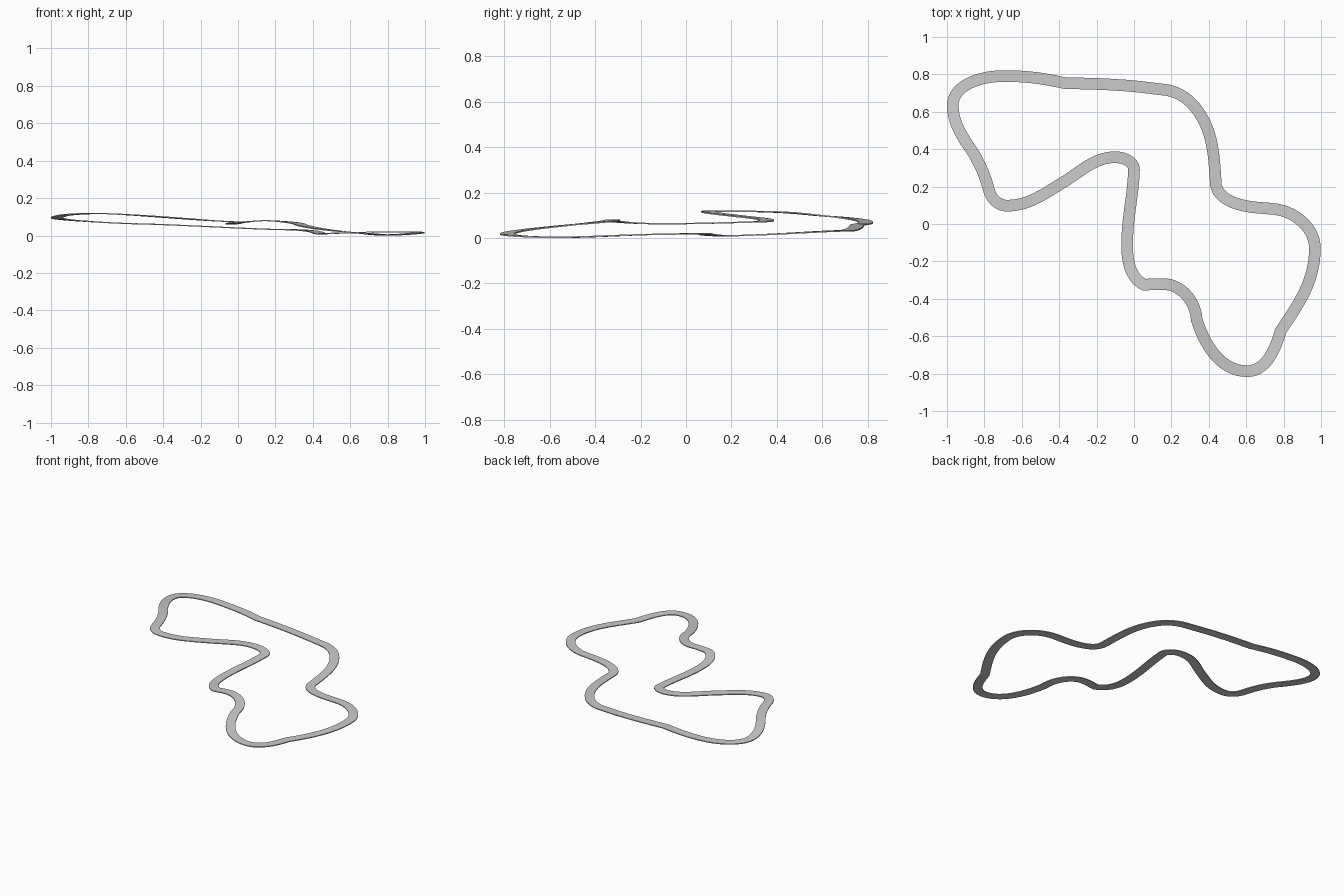
import bpy, bmesh
from math import sin, cos, radians
from mathutils import Vector
from mathutils.geometry import interpolate_bezier

if "Cube" in bpy.data.objects:
    bpy.data.objects.remove(bpy.data.objects["Cube"])

HALF_WIDTH = 0.031
THICKNESS = 0.006
STEPS = 14
HANDLE = 0.365  # handle length as a share of the distance between nodes

# Centre line nodes: x, y, height, heading in, heading out (degrees, differ at kinks)
nodes = [
    (-0.37, 0.753, 0.06, -13, -1),     # back straight
    (0.14, 0.72, 0.037, -8, -3),
    (0.33, 0.62, 0.032, -52, -52),     # back right bend
    (0.438, 0.21, 0.013, -86, -80),
    (0.58, 0.1, 0.017, -13, -13),      # right bulge
    (0.75, 0.08, 0.021, -6, -6),
    (0.967, -0.13, 0.019, -90, -90),
    (0.785, -0.57, 0.006, -124, -107),
    (0.605, -0.787, 0.02, 180, 180),   # front loop
    (0.335, -0.51, 0.06, 107, 93),
    (0.16, -0.322, 0.082, 180, 180),
    (0.055, -0.325, 0.077, -175, 154),
    (-0.036, -0.14, 0.066, 92, 92),    # middle straight
    (0, 0.29, 0.073, 88, 88),
    (-0.1, 0.357, 0.08, 180, 180),     # hairpin
    (-0.38, 0.222, 0.1, -149, -149),
    (-0.68, 0.098, 0.119, 180, 180),
    (-0.775, 0.18, 0.121, 105, 105),   # left end
    (-0.9, 0.44, 0.115, 126, 121),
    (-0.969, 0.63, 0.098, 92, 92),
    (-0.7, 0.791, 0.072, 0, 0),
]
count = len(nodes)
points = [Vector(p[:3]) for p in nodes]
chords = [(points[(i + 1) % count] - points[i]).length for i in range(count)]


def heading(i, angle):
    """Direction of travel at a node, climbing evenly between its neighbours."""
    climb = points[(i + 1) % count].z - points[i - 1].z
    slope = climb / (chords[i] + chords[i - 1])
    return Vector((cos(radians(angle)), sin(radians(angle)), slope))


path = []
for i in range(count):
    j = (i + 1) % count
    reach = chords[i] * HANDLE
    path += interpolate_bezier(points[i], points[i] + heading(i, nodes[i][4]) * reach,
                               points[j] - heading(j, nodes[j][3]) * reach, points[j],
                               STEPS + 1)[:-1]

# Thin road slab, level from side to side
n = len(path)
low = min(p.z for p in path)
bm = bmesh.new()
rows = []
for i, point in enumerate(path):
    along = path[(i + 1) % n] - path[i - 1]
    side = Vector((-along.y, along.x, 0)).normalized() * HALF_WIDTH
    base = point - Vector((0, 0, low))
    top = base + Vector((0, 0, THICKNESS))
    rows.append([bm.verts.new(v) for v in (base + side, base - side, top - side, top + side)])
for a, b in zip(rows, rows[1:] + rows[:1]):
    for k in range(4):
        m = (k + 1) % 4
        bm.faces.new((a[k], a[m], b[m], b[k]))
bmesh.ops.recalc_face_normals(bm, faces=bm.faces)

mesh = bpy.data.meshes.new("track_road")
bm.to_mesh(mesh)
bm.free()
road = bpy.data.objects.new("track_road", mesh)
bpy.context.collection.objects.link(road)
bpy.context.view_layer.objects.active = road
road.select_set(True)
bpy.ops.object.shade_smooth_by_angle()
